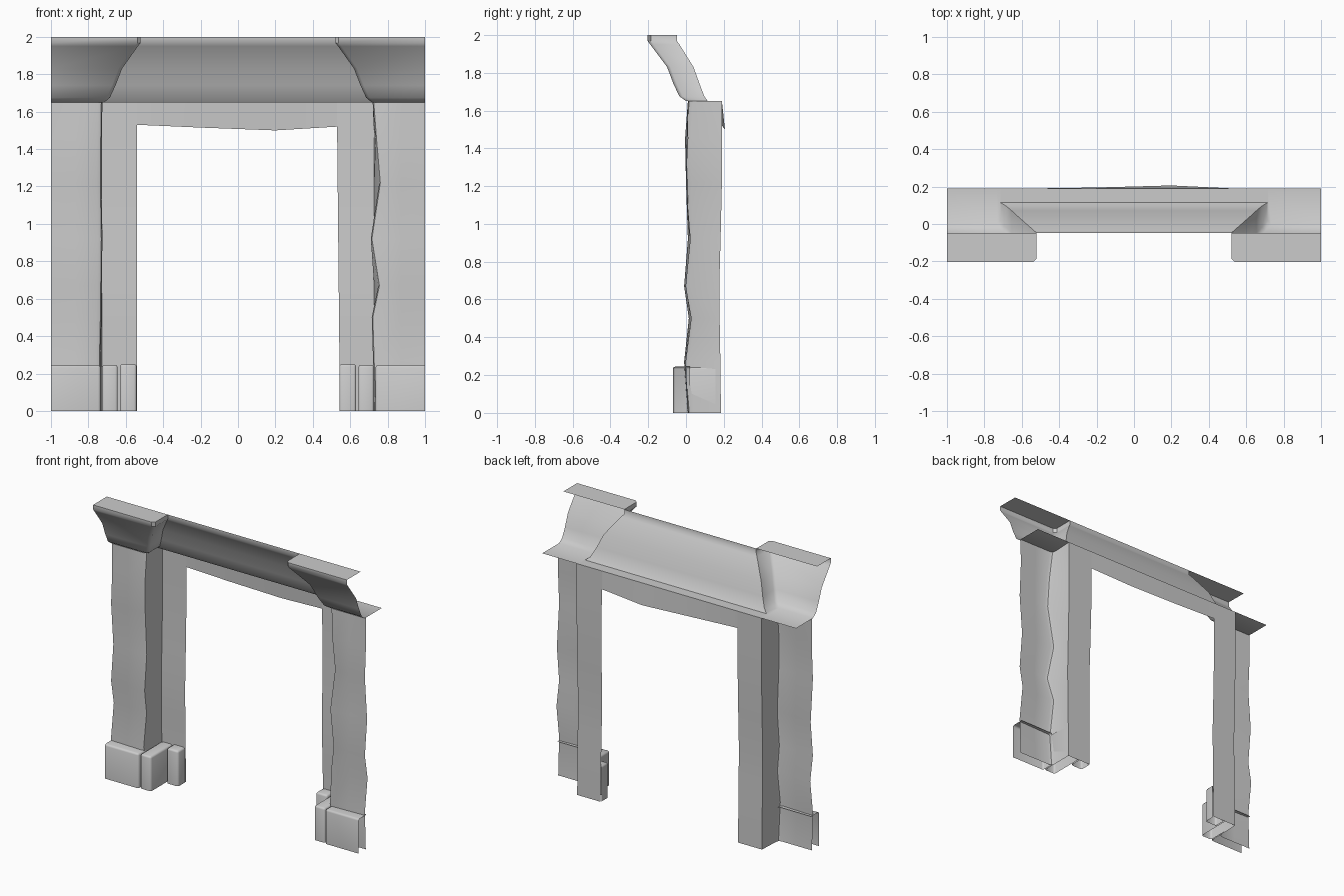
import bpy, bmesh, math
from mathutils import Vector

cube = bpy.data.objects.get("Cube")
if cube:
    bpy.data.objects.remove(cube, do_unlink=True)

stone = bpy.data.materials.new("grey_stone")
stone.use_nodes = True
COLOR = (0.6, 0.6, 0.6, 1)
stone.diffuse_color = COLOR
stone.node_tree.nodes["Principled BSDF"].inputs["Base Color"].default_value = COLOR


def finish(name, bm, angle=40):
    """Turn a bmesh into a smooth shaded object."""
    mesh = bpy.data.meshes.new(name)
    bm.to_mesh(mesh)
    bm.free()
    mesh.materials.append(stone)
    obj = bpy.data.objects.new(name, mesh)
    bpy.context.collection.objects.link(obj)
    bpy.ops.object.select_all(action='DESELECT')
    obj.select_set(True)
    bpy.context.view_layer.objects.active = obj
    bpy.ops.object.shade_smooth_by_angle(angle=math.radians(angle))
    return obj


def loft(name, rows, flip=False):
    """Skin a sheet between rows of points."""
    bm = bmesh.new()
    grid = [[bm.verts.new(p) for p in row] for row in rows]
    for low, high in zip(grid, grid[1:]):
        for i in range(len(low) - 1):
            quad = [low[i], low[i + 1], high[i + 1], high[i]]
            bm.faces.new(quad[::-1] if flip else quad)
    bmesh.ops.remove_doubles(bm, verts=bm.verts, dist=0.0005)
    return finish(name, bm)


def base_block(name, side, x0, x1, y0, y1, top, open_outer=False):
    """Rounded plinth shell, open at the back and underneath."""
    bm = bmesh.new()
    bmesh.ops.create_cube(bm, size=1)
    for v in bm.verts:
        v.co = Vector((x0 + (v.co.x + .5) * (x1 - x0),
                       y0 + (v.co.y + .5) * (y1 - y0),
                       (v.co.z + .5) * top))
    bm.normal_update()
    hidden = [f for f in bm.faces if f.normal.y > .5 or f.normal.z < -.5
              or (open_outer and f.normal.x > .5)]
    bmesh.ops.delete(bm, geom=hidden, context='FACES')
    edges = [e for e in bm.edges if len(e.link_faces) == 2]
    bmesh.ops.bevel(bm, geom=edges, offset=.013, segments=2, profile=.5,
                    affect='EDGES')
    for v in bm.verts:
        v.co.x *= side
    if side < 0:
        bmesh.ops.reverse_faces(bm, faces=bm.faces)
    finish(name, bm, 50)


# Pier heights with the uneven stone lines: z, end y, corner y, back y
LEVELS = [(0, .01, .01, .185), (.27, .0, -.01, .182), (.5, .03, .015, .178),
          (.67, .0, -.01, .176), (.92, .025, .01, .183), (1.22, .0, .0, .19),
          (1.45, .012, -.005, .19), (1.65, .01, .01, .19)]
CORNER = {1: (.73, .722, .715, .75, .71, .755, .735, .72),
          -1: (.735, .735, .73, .728, .725, .73, .728, .725)}
# Cornice: z, pier front y, return x, middle y
CORNICE = [(1.65, .0, .715, .115), (1.675, -.035, .685, .097),
           (1.74, -.066, .655, .072), (1.83, -.1, .62, .04),
           (1.95, -.19, .535, -.035), (1.968, -.203, .52, -.048),
           (2.0, -.203, .52, -.048)]
BACK = .19
CHAMFER = .018

for side, label in ((1, "left"), (-1, "right")):
    # Pier: front sheet, rounded corner, return and door jamb
    rows = []
    for (z, ye, yc, yb), xc in zip(LEVELS, CORNER[side]):
        jamb = .545 - .01 * z if side > 0 else .54
        path = [(1, ye), (.87, (ye + yc) / 2), (xc + .025, yc),
                (xc + .006, yc + .007), (xc, yc + .028), (.728, yb), (jamb, yb)]
        rows.append([(side * x, y, z) for x, y in path])
    loft(label + "_pier", rows, side > 0)

    # Pier cornice: ledge, mitred moulding and top cap
    rows = [[(side * x, BACK, 1.65) for x in (1, .715 + CHAMFER, .715, .715)]]
    for z, yf, xr, ym in CORNICE:
        path = [(1, yf), (xr + CHAMFER, yf), (xr, yf + CHAMFER), (xr, ym)]
        rows.append([(side * x, y, z) for x, y in path])
    z, yf, xr, ym = CORNICE[-1]
    rows.append([(side * x, ym, z) for x in (1, xr + CHAMFER, xr, xr)])
    loft(label + "_pier_cornice", rows, side > 0)

    # Plinth blocks
    base_block(label + "_front_plinth", side, .735, 1, -.07, .02, .245, True)
    base_block(label + "_corner_plinth", side, .643, .727, -.062, .175, .245)
    base_block(label + "_jamb_plinth", side, .542, .632, .1, .175, .25)

# Middle cornice between the piers
rows = [[(-.715, BACK, 1.65), (.715, BACK, 1.65)]]
rows += [[(-xr, ym, z), (xr, ym, z)] for z, yf, xr, ym in CORNICE]
loft("middle_cornice", rows)

# Sagging lintel over the opening
bottom = [(-.54, .19, 1.53), (-.2, .195, 1.515), (.2, .206, 1.5), (.53, .19, 1.52)]
loft("lintel", [bottom, [(x, BACK, 1.65) for x, y, z in bottom]])
